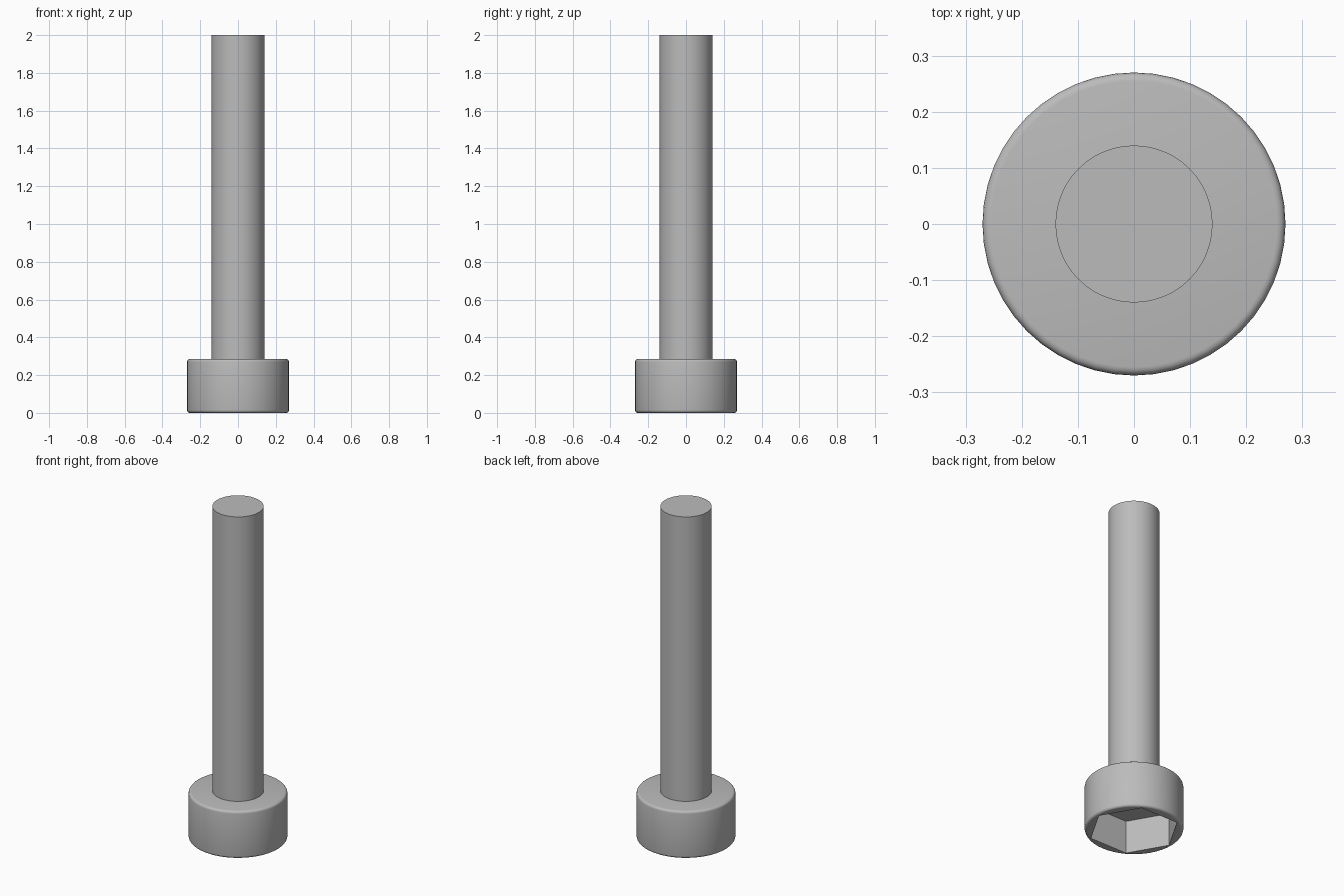
import bpy, bmesh
from math import cos, sin, pi, radians

if "Cube" in bpy.data.objects:
    bpy.data.objects.remove(bpy.data.objects["Cube"])

SIDES = 48
HEAD_R, HEAD_H, FILLET = 0.27, 0.285, 0.015
SHAFT_R, TOP = 0.14, 2.0
HEX_R, HEX_DEPTH = 0.25, 0.2

steel = bpy.data.materials.new("grey steel")
steel.use_nodes = True
GREY = (0.5, 0.5, 0.5, 1)
steel.diffuse_color = GREY
steel.node_tree.nodes["Principled BSDF"].inputs["Base Color"].default_value = GREY


def circle(r):
    return lambda a: r


def hexagon(r):
    # Distance from the centre to a hexagon's edge, with a corner at angle 0
    return lambda a: r * cos(pi / 6) / cos(a % (pi / 3) - pi / 6)


def lathe(name, rings):
    """Skin a stack of (outline, height) rings and cap both ends."""
    bm = bmesh.new()
    loops = []
    for outline, z in rings:
        angles = [2 * pi * i / SIDES for i in range(SIDES)]
        loops.append([bm.verts.new((outline(a) * cos(a), outline(a) * sin(a), z)) for a in angles])
    for low, high in zip(loops, loops[1:]):
        for i in range(SIDES):
            j = (i + 1) % SIDES
            bm.faces.new((low[i], low[j], high[j], high[i]))
    bm.faces.new(loops[0][::-1])
    bm.faces.new(loops[-1])
    bmesh.ops.recalc_face_normals(bm, faces=bm.faces)
    mesh = bpy.data.meshes.new(name)
    bm.to_mesh(mesh)
    bm.free()
    mesh.materials.append(steel)
    obj = bpy.data.objects.new(name, mesh)
    bpy.context.collection.objects.link(obj)
    bpy.ops.object.select_all(action="DESELECT")
    obj.select_set(True)
    bpy.context.view_layer.objects.active = obj
    bpy.ops.object.shade_smooth_by_angle(angle=radians(30))
    return obj


# Head: socket floor, socket wall, then the rounded outer rim
steps = [pi / 2 * i / 4 for i in range(5)]
inner = HEAD_R - FILLET
lower = [(circle(inner + FILLET * sin(t)), FILLET * (1 - cos(t))) for t in steps]
upper = [(r, HEAD_H - z) for r, z in reversed(lower)]
lathe("socket_head", [(hexagon(HEX_R), HEX_DEPTH), (hexagon(HEX_R), 0)] + lower + upper)

# Shaft: plain rod standing on the head
lathe("shaft", [(circle(SHAFT_R), HEAD_H), (circle(SHAFT_R), TOP)])
